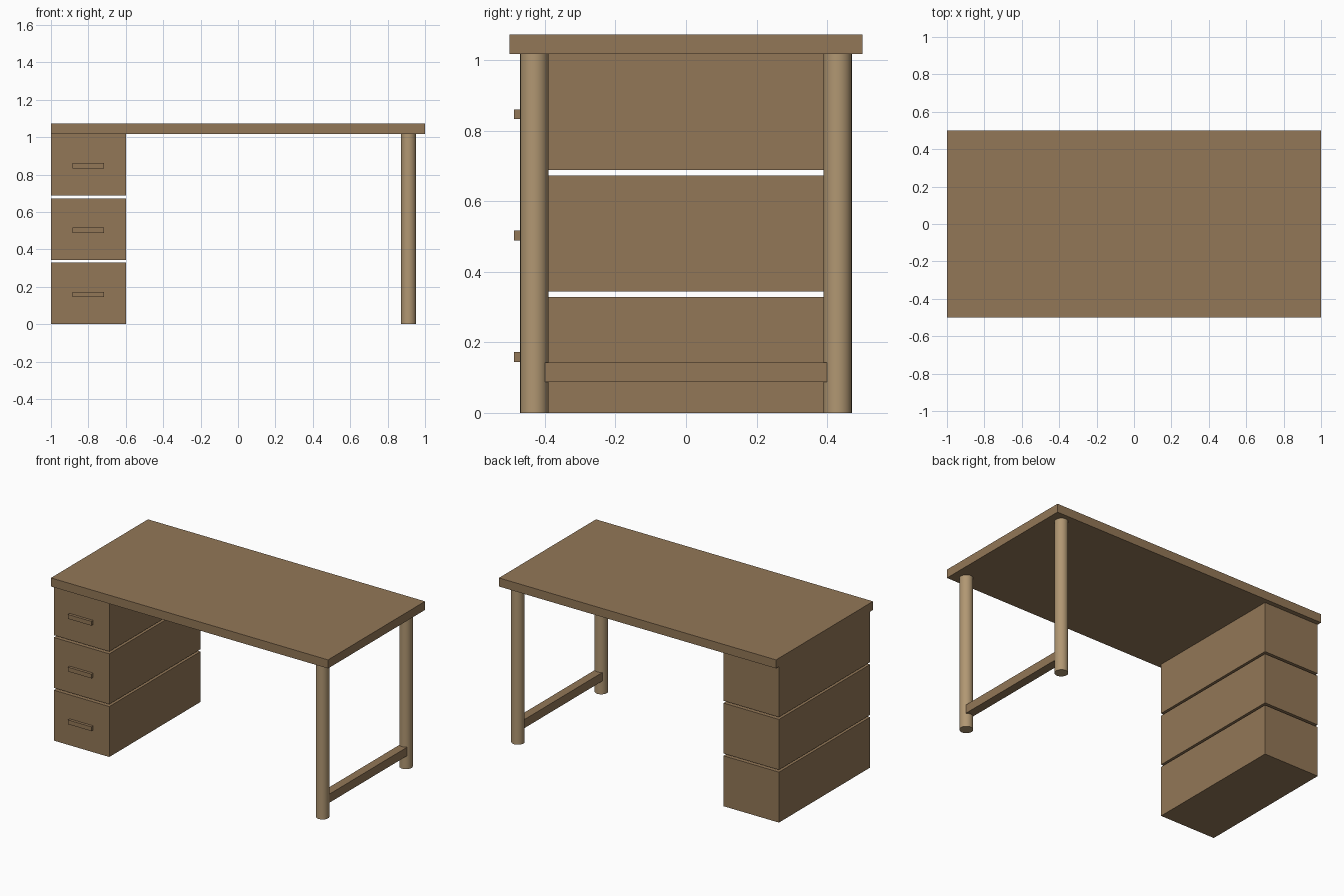
import bpy
import math

if "Cube" in bpy.data.objects:
    bpy.data.objects.remove(bpy.data.objects["Cube"])


def material(name, color):
    m = bpy.data.materials.new(name)
    m.diffuse_color = (*color, 1)
    m.use_nodes = True
    m.node_tree.nodes["Principled BSDF"].inputs["Base Color"].default_value = m.diffuse_color
    return m


WOOD = material("wood", (0.29, 0.185, 0.095))
LIGHT_WOOD = material("light_wood", (0.44, 0.31, 0.17))


def box(name, x, y, z):
    """Box from (min, max) ranges on each axis."""
    ranges = (x, y, z)
    bpy.ops.mesh.primitive_cube_add(size=1, location=[(a + b) / 2 for a, b in ranges])
    ob = bpy.context.object
    ob.name = name
    ob.scale = [b - a for a, b in ranges]
    bpy.ops.object.transform_apply(location=False, rotation=False, scale=True)
    ob.data.materials.append(WOOD)
    return ob


TOP_Z, THICK = 1.073, 0.056
UNDER = TOP_Z - THICK

# Table top
box("desk_top", (-1, 1), (-0.5, 0.5), (UNDER, TOP_Z))

# Stack of three drawers, each with a bar handle
GAP = 0.015
height = (UNDER - 2 * GAP) / 3
for i, level in enumerate(("bottom", "middle", "top")):
    z = i * (height + GAP)
    box(f"{level}_drawer", (-1, -0.6), (-0.47, 0.47), (z, z + height))
    mid = z + height / 2 - 0.006
    box(f"{level}_drawer_handle", (-0.886, -0.716), (-0.488, -0.468),
        (mid - 0.014, mid + 0.014))

# Round legs on the right side
LEG_X, LEG_Y, LEG_R = 0.912, 0.43, 0.04
for name, side in (("front_leg", -1), ("back_leg", 1)):
    bpy.ops.mesh.primitive_cylinder_add(vertices=32, radius=LEG_R, depth=UNDER,
                                        location=(LEG_X, side * LEG_Y, UNDER / 2))
    leg = bpy.context.object
    leg.name = name
    leg.data.materials.append(LIGHT_WOOD)
    bpy.ops.object.shade_smooth_by_angle(angle=math.radians(30))

# Stretcher between the legs
box("leg_stretcher", (LEG_X - 0.028, LEG_X + 0.028), (-0.4, 0.4), (0.087, 0.143))
